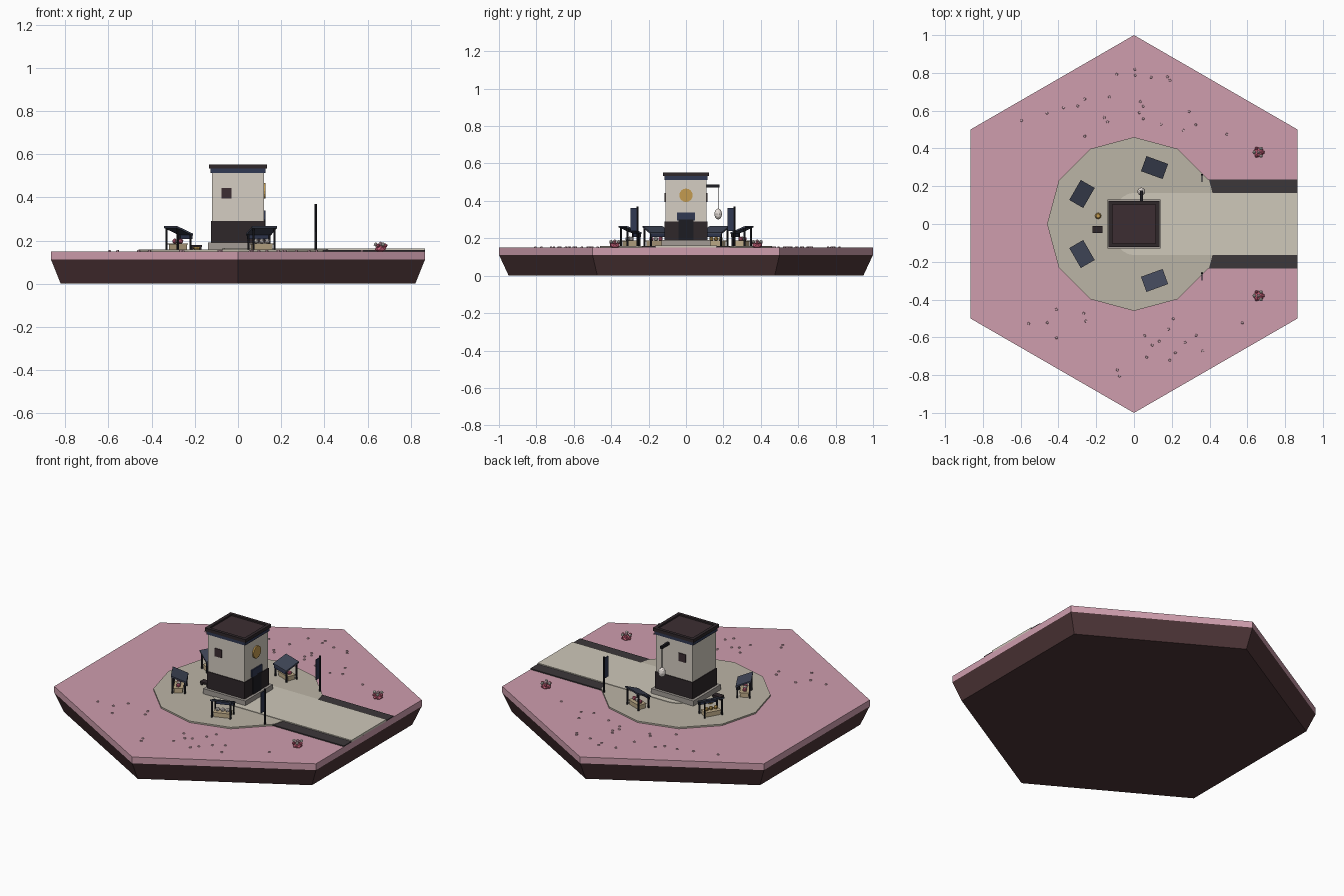
import bpy, bmesh, random
from math import sin, cos, pi, radians
from mathutils import Matrix, Vector

if "Cube" in bpy.data.objects:
    bpy.data.objects.remove(bpy.data.objects["Cube"])

random.seed(4)
COLORS = {
    "pink": (0.62, 0.34, 0.42), "soil": (0.075, 0.035, 0.038), "stone": (0.50, 0.46, 0.38),
    "path": (0.62, 0.58, 0.49), "kerb": (0.045, 0.038, 0.042), "plinth": (0.36, 0.33, 0.30),
    "dark": (0.028, 0.02, 0.023), "cream": (0.66, 0.61, 0.54), "brown": (0.045, 0.027, 0.032),
    "navy": (0.03, 0.04, 0.085), "slate": (0.05, 0.06, 0.095), "gold": (0.55, 0.33, 0.08),
    "wood": (0.52, 0.41, 0.25), "black": (0.012, 0.012, 0.016), "rose": (0.60, 0.12, 0.20),
    "white": (0.80, 0.74, 0.70), "petal": (0.72, 0.45, 0.52),
}
MATS = {}
for key, c in COLORS.items():
    MATS[key] = bpy.data.materials.new(key)
    MATS[key].diffuse_color = (*c, 1)


def finish(name, bm, color, mat=None):
    if mat:
        bm.transform(mat)
    bmesh.ops.recalc_face_normals(bm, faces=bm.faces)
    me = bpy.data.meshes.new(name)
    bm.to_mesh(me)
    bm.free()
    me.materials.append(MATS[color])
    ob = bpy.data.objects.new(name, me)
    bpy.context.collection.objects.link(ob)
    return ob


def loft(name, rings, color, mat=None):
    """Stack of rings with equal point counts, capped at both ends."""
    bm = bmesh.new()
    loops = [[bm.verts.new(p) for p in r] for r in rings]
    for a, b in zip(loops, loops[1:]):
        for i in range(len(a)):
            j = (i + 1) % len(a)
            bm.faces.new((a[i], a[j], b[j], b[i]))
    bm.faces.new(loops[0][::-1])
    bm.faces.new(loops[-1])
    return finish(name, bm, color, mat)


def ngon(n, r, z, start=0.0, cx=0.0, cy=0.0):
    return [(cx + r * cos(start + 2 * pi * i / n), cy + r * sin(start + 2 * pi * i / n), z) for i in range(n)]


def rect(hx, hy, z):
    return [(-hx, -hy, z), (hx, -hy, z), (hx, hy, z), (-hx, hy, z)]


def box(name, x, y, z, color, mat=None):
    return loft(name, [[(x[0], y[0], h), (x[1], y[0], h), (x[1], y[1], h), (x[0], y[1], h)] for h in z], color, mat)


def ball(name, p, r, color, mat=None, zs=1.0, sub=1):
    bm = bmesh.new()
    bmesh.ops.create_icosphere(bm, subdivisions=sub, radius=r)
    bm.transform(Matrix.Translation(p) @ Matrix.Diagonal((1, 1, zs, 1)))
    return finish(name, bm, color, mat)


# hexagonal ground tile
loft("soil_base", [ngon(6, 0.948, 0, pi / 2), ngon(6, 1, 0.112, pi / 2)], "soil")
loft("ground_top", [ngon(6, 1, 0.112, pi / 2), ngon(6, 1, 0.15, pi / 2)], "pink")

# plaza, road and kerbs
loft("plaza", [ngon(12, 0.46, 0.148), ngon(12, 0.46, 0.159)], "stone")
for s in (1, -1):
    box("road_kerb", (0.35, 0.866), sorted((s * 0.16, s * 0.235)), (0.148, 0.156), "kerb")
outline = [(0.866, -0.165), (0.866, 0.165)] + [
    (-0.12 * sin(pi * i / 12), 0.165 * cos(pi * i / 12)) for i in range(13)]
loft("road", [[(x, y, z) for x, y in outline] for z in (0.148, 0.162)], "path")

# tower
loft("tower_plinth", [rect(0.14, 0.13, 0.155), rect(0.14, 0.13, 0.19)], "plinth")
loft("tower_lower_wall", [rect(0.124, 0.114, 0.19), rect(0.124, 0.114, 0.29)], "dark")
loft("tower_upper_wall", [rect(0.12, 0.11, 0.29), rect(0.12, 0.11, 0.515)], "cream")
loft("tower_frieze", [rect(0.128, 0.116, 0.513), rect(0.128, 0.116, 0.534)], "navy")
loft("tower_parapet", [rect(0.134, 0.122, 0.533), rect(0.134, 0.122, 0.552),
                       rect(0.115, 0.103, 0.552), rect(0.115, 0.103, 0.542)], "dark")
loft("tower_roof_deck", [rect(0.114, 0.102, 0.540), rect(0.114, 0.102, 0.544)], "brown")

# windows, door and gold disc
for s in (1, -1):
    box("window", (-0.076, -0.03), sorted((s * 0.105, s * 0.115)), (0.395, 0.443), "brown")
box("door", (0.115, 0.127), (-0.04, 0.04), (0.185, 0.30), "black")
box("door_lintel", (0.11, 0.127), (-0.048, 0.048), (0.295, 0.338), "navy")
face_x = Matrix.Translation((0.118, 0, 0.43)) @ Matrix.Rotation(pi / 2, 4, 'Y')
loft("gold_disc", [ngon(16, 0.036, 0), ngon(16, 0.036, 0.01)], "gold", face_x)

# hanging lantern on the back wall
box("lantern_arm", (0.033, 0.047), (0.10, 0.178), (0.472, 0.487), "black")
box("lantern_cord", (0.037, 0.041), (0.170, 0.174), (0.35, 0.475), "black")
ball("lantern", (0.039, 0.172, 0.33), 0.021, "white", zs=1.4, sub=2)

# market stalls: local x points outward, y runs along the counter
for ang, goods in ((70, "rose"), (-70, "white"), (150, "gold"), (-150, "rose")):
    m = Matrix.Rotation(radians(ang), 4, 'Z') @ Matrix.Translation((0.318, 0, 0))
    loft("stall_roof", [[(-0.0425, y, 0.223), (0.0425, y, 0.258), (0.0425, y, 0.267), (-0.0425, y, 0.232)]
                        for y in (-0.061, 0.061)], "slate", m)
    for y in (-0.052, 0.052):
        for x, top in ((-0.034, 0.23), (0.034, 0.258)):
            box("stall_post", (x - 0.004, x + 0.004), (y - 0.004, y + 0.004), (0.155, top), "black", m)
    box("stall_valance", (-0.042, -0.037), (-0.056, 0.056), (0.207, 0.226), "navy", m)
    box("stall_counter", (-0.02, 0.026), (-0.045, 0.045), (0.155, 0.182), "wood", m)
    box("stall_counter_top", (-0.023, 0.030), (-0.048, 0.048), (0.182, 0.187), "wood", m)
    for i, y in enumerate((-0.028, 0, 0.028)):
        ball("stall_goods", (0.004, y, 0.197), 0.013, goods if i != 1 or goods == "gold" else "white", m)

# bench and pot behind the tower
box("bench_seat", (-0.22, -0.166), (-0.047, -0.011), (0.17, 0.18), "dark")
for x in (-0.217, -0.179):
    box("bench_leg", (x, x + 0.01), (-0.043, -0.015), (0.155, 0.171), "dark")
loft("gold_pot", [ngon(8, r, z, 0, -0.19, 0.043) for r, z in ((0.012, 0.155), (0.017, 0.166), (0.011, 0.178))], "gold")

# banners beside the road
for y in (0.26, -0.26):
    loft("banner_pole", [ngon(6, 0.006, z, 0, 0.36, y) for z in (0.15, 0.37)], "black")
    box("banner_cloth", (0.358, 0.362), (y - 0.038, y - 0.004), (0.24, 0.362), "navy")

# flower clumps
for y in (0.38, -0.38):
    ball("flower_clump", (0.66, y, 0.162), 0.03, "rose", zs=0.55)
    for i in range(6):
        a = i * pi / 3
        ball("blossom", (0.66 + 0.023 * cos(a), y + 0.023 * sin(a), 0.176 + 0.006 * (i % 2)), 0.010,
             "white" if i % 2 else "rose")
    ball("blossom_top", (0.66, y, 0.184), 0.011, "petal")

# scattered petals on the ground
count = 0
while count < 44:
    a, r = random.uniform(0, 2 * pi), random.uniform(0.53, 0.82)
    x, y = r * cos(a), r * sin(a)
    if abs(y) < 0.45 or abs(x) > 0.6:
        continue
    loft("petal", [ngon(5, s, z, a, x, y) for s, z in ((0.008, 0.149), (0.006, 0.155))], "petal")
    count += 1

for m in bpy.data.materials:
    if m.users and not m.is_grease_pencil:
        m.use_nodes = True
        m.node_tree.nodes["Principled BSDF"].inputs["Base Color"].default_value = m.diffuse_color
